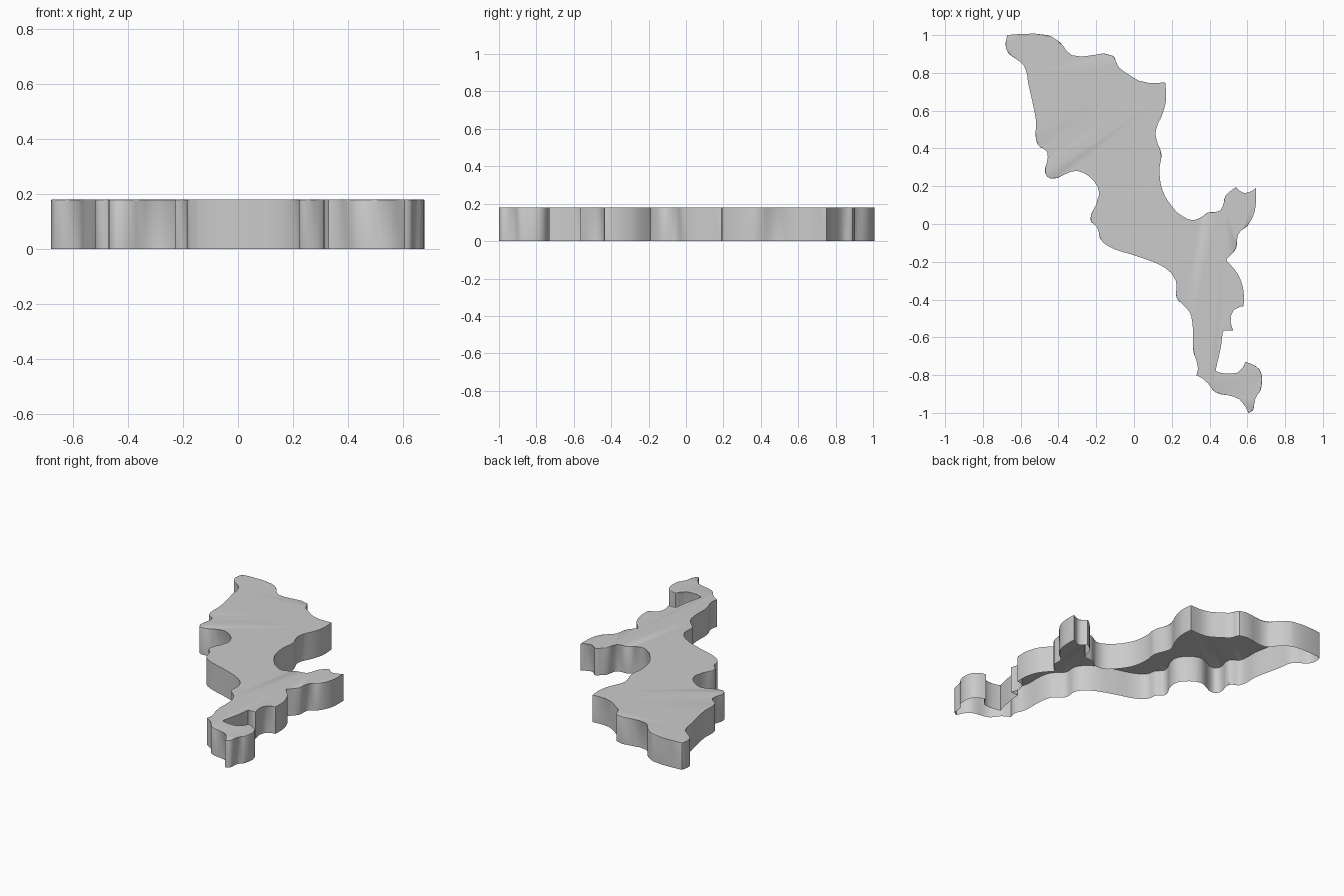
import bpy, bmesh
from mathutils import Vector

if "Cube" in bpy.data.objects:
    bpy.data.objects.remove(bpy.data.objects["Cube"])

HEIGHT = 0.18
STEPS = 4

# Map outline, clockwise from the top left corner
OUTLINE = [Vector(p) for p in (
    (-.67, 1), (-.46, 1), (-.39, .96), (-.33, .89), (-.11, .89), (-.09, .84),
    (-.04, .80), (.05, .75), (.165, .75), (.17, .66), (.15, .58), (.11, .48),
    (.145, .37), (.135, .29), (.15, .18), (.20, .095), (.27, .03), (.34, .025),
    (.39, .06), (.46, .07), (.485, .15), (.54, .195), (.585, .16), (.645, .19),
    (.64, .07), (.60, -.01), (.55, -.05), (.54, -.13), (.485, -.19), (.55, -.265),
    (.58, -.355), (.58, -.435), (.53, -.45), (.51, -.50), (.525, -.565), (.47, -.565),
    (.46, -.65), (.43, -.78), (.55, -.79), (.59, -.73), (.665, -.77), (.67, -.88),
    (.64, -.92), (.63, -.985), (.605, -1), (.56, -.925), (.43, -.89), (.38, -.83),
    (.33, -.80), (.34, -.75), (.315, -.68), (.31, -.53), (.29, -.455), (.225, -.39),
    (.225, -.30), (.16, -.23), (.03, -.175), (-.14, -.115), (-.18, -.075), (-.19, -.02),
    (-.23, .02), (-.19, .13), (-.19, .20), (-.30, .285), (-.44, .24), (-.47, .27),
    (-.455, .38), (-.51, .42), (-.52, .555), (-.56, .745), (-.58, .84), (-.665, .905),
    (-.68, .95))]


def smooth_loop(pts):
    """Hermite curve through the points; sharp turns stay corners."""
    n = len(pts)
    tangents = []
    for i in range(n):
        a, b = pts[i] - pts[i - 1], pts[(i + 1) % n] - pts[i]
        corner = a.angle(b) > 1.2
        tangents.append(Vector((0, 0)) if corner else (a.normalized() + b.normalized()).normalized())
    out = []
    for i in range(n):
        p, q = pts[i], pts[(i + 1) % n]
        size = (q - p).length
        s, e = tangents[i] * size, tangents[(i + 1) % n] * size
        for k in range(STEPS):
            t = k / STEPS
            out.append(p * (2*t**3 - 3*t**2 + 1) + s * (t**3 - 2*t**2 + t)
                       + q * (3*t**2 - 2*t**3) + e * (t**3 - t**2))
    return out


# Shell: top face and side walls, open underneath
loop = smooth_loop(OUTLINE)[::-1]
bm = bmesh.new()
top = [bm.verts.new((p.x, p.y, HEIGHT)) for p in loop]
low = [bm.verts.new((p.x, p.y, 0)) for p in loop]
cap = bm.faces.new(top)
for i in range(len(top)):
    bm.faces.new((top[i - 1], low[i - 1], low[i], top[i]))

# Slightly softened top rim
bmesh.ops.bevel(bm, geom=list(cap.edges), offset=0.004, segments=2,
                profile=0.5, affect='EDGES', clamp_overlap=True)

mesh = bpy.data.meshes.new("map_plate")
bm.to_mesh(mesh)
bm.free()
plate = bpy.data.objects.new("map_plate", mesh)
bpy.context.collection.objects.link(plate)
bpy.context.view_layer.objects.active = plate
plate.select_set(True)
bpy.ops.object.shade_smooth_by_angle(angle=0.6)
